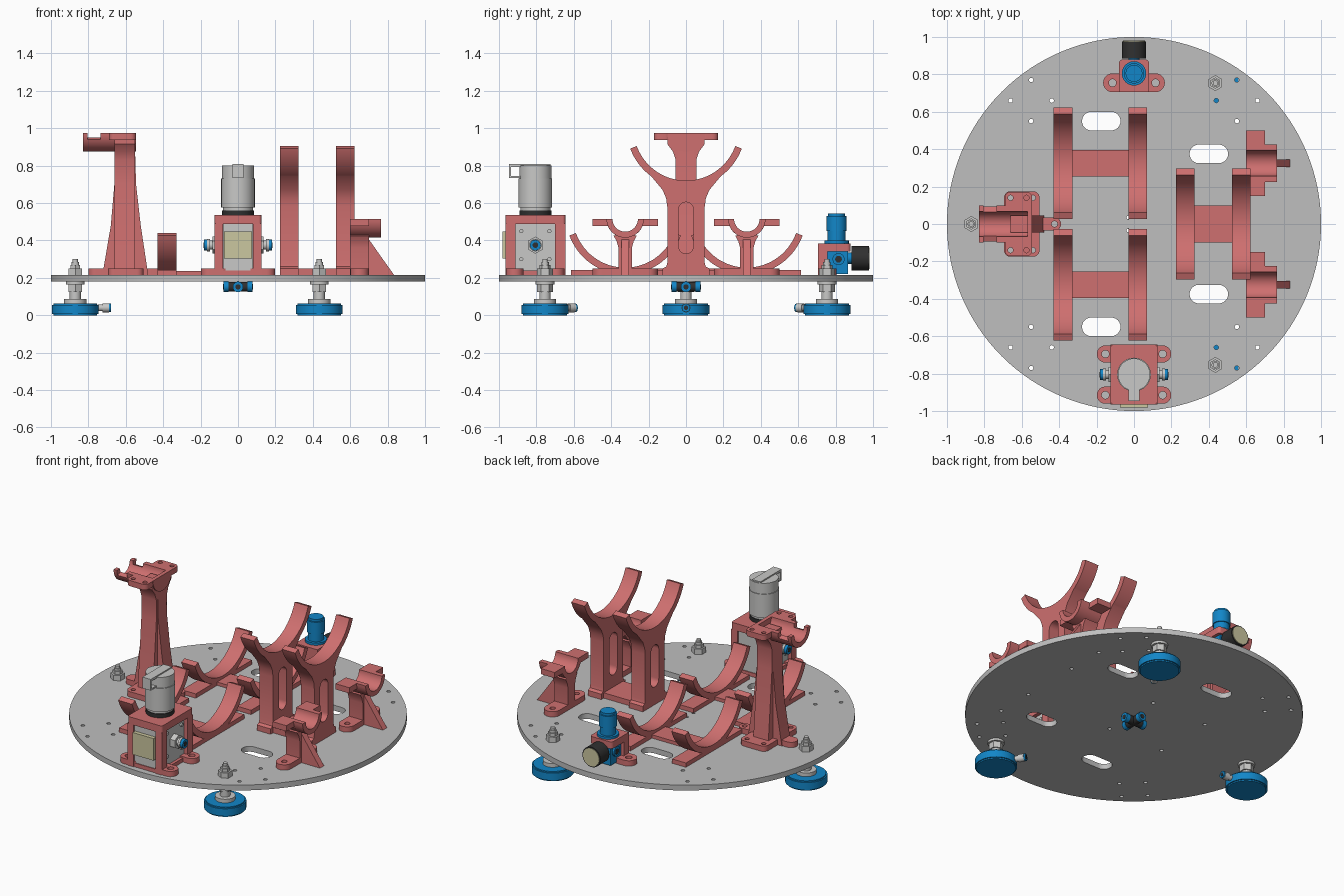
import bpy, bmesh
from math import sin, cos, radians, pi
from mathutils import Matrix, Vector
from mathutils.geometry import convex_hull_2d

if "Cube" in bpy.data.objects:
    bpy.data.objects.remove(bpy.data.objects["Cube"])


def material(name, *rgb):
    m = bpy.data.materials.new(name)
    m.use_nodes = True
    m.diffuse_color = (*rgb, 1)
    m.node_tree.nodes["Principled BSDF"].inputs["Base Color"].default_value = (*rgb, 1)
    return m


RED = material("coral red", 0.62, 0.16, 0.16)
GREY = material("plate grey", 0.52, 0.52, 0.52)
STEEL = material("light steel", 0.58, 0.58, 0.57)
BLUE = material("bright blue", 0.006, 0.24, 0.58)
BLACK = material("black", 0.03, 0.03, 0.03)
CREAM = material("cream", 0.60, 0.57, 0.35)


def finish(name, mat, bm):
    me = bpy.data.meshes.new(name)
    bmesh.ops.remove_doubles(bm, verts=bm.verts, dist=1e-5)
    bmesh.ops.recalc_face_normals(bm, faces=bm.faces)
    bm.to_mesh(me)
    bm.free()
    me.materials.append(mat)
    me.shade_smooth()
    me.set_sharp_from_angle(angle=radians(32))
    ob = bpy.data.objects.new(name, me)
    bpy.context.collection.objects.link(ob)
    return ob


# Local axes for profiles drawn in each plane
PLANES = {"xy": ((1, 0, 0), (0, 1, 0), (0, 0, 1)),
          "yz": ((0, 1, 0), (0, 0, 1), (1, 0, 0)),
          "xz": ((1, 0, 0), (0, 0, 1), (0, -1, 0))}


def extrude(name, mat, loops, lo, hi, plane="xy", at=(0, 0)):
    """Extrude an outline (first loop) with holes (other loops) from lo to hi."""
    cu = bpy.data.curves.new(name, "CURVE")
    cu.dimensions, cu.fill_mode, cu.extrude = "2D", "BOTH", (hi - lo) / 2
    for loop in loops:
        sp = cu.splines.new("POLY")
        sp.points.add(len(loop) - 1)
        for p, (u, v) in zip(sp.points, loop):
            p.co = (u + at[0], v + at[1], 0, 1)
        sp.use_cyclic_u = True
    tmp = bpy.data.objects.new("temp", cu)
    bpy.context.collection.objects.link(tmp)
    bpy.context.view_layer.update()
    dg = bpy.context.evaluated_depsgraph_get()
    me = bpy.data.meshes.new_from_object(tmp.evaluated_get(dg))
    bm = bmesh.new()
    bm.from_mesh(me)
    bpy.data.objects.remove(tmp)
    bpy.data.curves.remove(cu)
    bpy.data.meshes.remove(me)
    a, b, c = map(Vector, PLANES[plane])
    mid = (lo + hi) / 2 * (-1 if plane == "xz" else 1)
    for v in bm.verts:
        v.co = a * v.co.x + b * v.co.y + c * (v.co.z + mid)
        v.normal_update()
    for f in bm.faces:
        f.material_index = 0
    return finish(name, mat, bm)


def rod(name, mat, origin, axis, steps, n=32):
    """Stacked cylinders (radius, start, end) along an axis."""
    bm = bmesh.new()
    turn = Vector(axis).to_track_quat("Z", "Y").to_matrix().to_4x4()
    for r, s, e in steps:
        m = Matrix.Translation(origin) @ turn @ Matrix.Translation((0, 0, (s + e) / 2))
        bmesh.ops.create_cone(bm, cap_ends=True, segments=n, radius1=r, radius2=r,
                              depth=e - s, matrix=m)
    return finish(name, mat, bm)


def box(name, mat, x, y, z):
    return extrude(name, mat, [rect(*x, *y)], *z)


def rect(u0, u1, v0, v1):
    return [(u0, v0), (u1, v0), (u1, v1), (u0, v1)]


def arc(u, v, r, a0, a1, n=20):
    return [(u + r * cos(radians(a0 + (a1 - a0) * i / n)),
             v + r * sin(radians(a0 + (a1 - a0) * i / n))) for i in range(n + 1)]


def circle(u, v, r, n=20):
    return arc(u, v, r, 0, 360 - 360 / n, n - 1)


def hull(r, *centres):
    pts = [p for u, v in centres for p in circle(u, v, r, 24)]
    return [pts[i] for i in convex_hull_2d(pts)]


def sym(half):
    return half + [(-u, v) for u, v in reversed(half)]


TOP, PAD = 0.215, 0.25

# Round base plate with slots and bolt holes
holes = [hull(0.05, (u - 0.053, v), (u + 0.053, v))
         for s in (1, -1) for u, v in ((-0.175, 0.55 * s), (0.4, 0.375 * s))]
for s in (1, -1):
    for cx in (-0.55, 0.55):
        for dx, dy in ((0.11, 0), (-0.11, 0), (0, 0.11), (0, -0.11)):
            holes.append(circle(cx + dx, s * (0.66 + dy), 0.012, 12))
    holes.append(circle(-0.03, 0.035 * s, 0.01, 12))
    for u, v in ((0.65, 0.45), (0.65, 0.2), (-0.38, 0.2), (0.02, 0.2)):
        holes.append(circle(u, v * s, 0.012, 12))
extrude("base_plate", GREY, [circle(0, 0, 1, 128)] + holes, 0.18, TOP)

# Three levelling air feet with inward hose nozzles
for i in range(3):
    a = pi + i * 2 * pi / 3
    p = Vector((0.87 * cos(a), 0.87 * sin(a), 0))
    inward = (-cos(a), -sin(a), 0)
    rod("foot_pad", BLUE, p, (0, 0, 1), [(0.117, 0, 0.008), (0.125, 0.008, 0.056), (0.117, 0.056, 0.064)], 48)
    rod("foot_stud", STEEL, p, (0, 0, 1), [(0.06, 0.064, 0.088), (0.03, 0.088, 0.125),
                                         (0.02, 0.125, 0.285), (0.014, 0.285, 0.3), (0.05, 0.165, 0.18)])
    rod("foot_nuts", STEEL, p, (0, 0, 1), [(0.042, 0.125, 0.165), (0.042, TOP, 0.25), (0.03, 0.25, 0.27)], 6)
    q = p + Vector((0, 0, 0.04))
    rod("foot_nozzle", STEEL, q, inward, [(0.018, 0.12, 0.145), (0.024, 0.145, 0.18)])
    rod("nozzle_ring", BLUE, q, inward, [(0.022, 0.18, 0.19)])
    rod("nozzle_bore", BLACK, q, inward, [(0.012, 0.185, 0.192)])


# Arc cradles
def cradle_arc(z):
    return arc(0, z, 0.317, -160, -20, 40) + arc(0, z, 0.28, -20, -160, 40)


for s in (1, -1):
    for x in (-0.43, -0.03):
        extrude("low_cradle", RED, [cradle_arc(0.535)], x, x + 0.1, "yz", (0.325 * s, 0))
        extrude("low_cradle_foot", RED, [rect(-0.29, 0.29, TOP, 0.243)], x, x + 0.1, "yz", (0.325 * s, 0))
    box("low_cradle_link", RED, (-0.34, -0.02), (0.325 * s - 0.07, 0.325 * s + 0.07), (TOP, 0.237))

tall = sym([(0.125, TOP), (0.125, PAD), (0.105, 0.26), (0.1, 0.28), (0.1, 0.58), (0.106, 0.625), (0.125, 0.67),
            (0.16, 0.712)] + arc(0, 1, 0.317, -54, -20) + arc(0, 1, 0.28, -20, -90))
for x0, x1 in ((0.225, 0.323), (0.525, 0.622)):
    extrude("tall_cradle", RED, [tall, hull(0.04, (0, 0.37), (0, 0.565))], x0, x1, "yz")
box("tall_cradle_link", RED, (0.32, 0.53), (-0.1, 0.1), (TOP, PAD))

# Side pipe clamps
c = 0.515
clamp = sym([(0.036, TOP), (0.036, 0.36), (0.045, 0.395), (0.062, 0.425)] + arc(0, c, 0.1, -60, -22, 8)
            + [(0.175, c - 0.037), (0.175, c), (0.068, c)] + arc(0, c, 0.068, -6, -90, 14))
for s in (1, -1):
    y = 0.325 * s
    extrude("clamp_bracket", RED, [clamp], 0.6, 0.7, "yz", (y, 0))
    extrude("clamp_saddle", RED, [arc(0, c, 0.1, -180, 0) + arc(0, c, 0.068, 0, -180)], 0.69, 0.765, "yz", (y, 0))
    extrude("clamp_foot", RED, [hull(0.05, (0.65, -0.125), (0.65, 0.125)),
                                circle(0.65, -0.125, 0.017), circle(0.65, 0.125, 0.017)], TOP, PAD, "xy", (0, y))
    extrude("clamp_rib", RED, [[(0.66, TOP), (0.835, TOP), (0.76, 0.32), (0.69, 0.42), (0.66, 0.42)]],
            y - 0.021, y + 0.021, "xz")

# Tall post with saddle head
extrude("post_side_ribs", RED, [[(-0.725, TOP), (-0.48, TOP), (-0.52, 0.48), (-0.545, 0.7), (-0.552, 0.94),
                                 (-0.66, 0.94), (-0.655, 0.77), (-0.68, 0.48)]], -0.045, 0.045, "xz")
extrude("post_column", RED, [sym([(0.095, TOP), (0.075, 0.45), (0.055, 0.7), (0.055, 0.83), (0.07, 0.875),
                                  (0.1, 0.915), (0.1, 0.94), (0.06, 0.94), (0.03, 0.91)])], -0.66, -0.552, "yz")
bolts = [(x, y) for x in (-0.66, -0.54) for y in (-0.14, 0.14)]
extrude("post_foot", RED, [hull(0.035, *bolts)] + [circle(*b, 0.014) for b in bolts], TOP, PAD)
extrude("post_foot_tab", RED, [hull(0.035, (-0.52, 0), (-0.425, 0)), circle(-0.425, 0, 0.016)], TOP, PAD)
extrude("post_foot_heel", RED, [hull(0.04, (-0.65, 0), (-0.76, 0))], TOP, PAD)
h = 0.975


def cup(lift):
    return arc(0, h, 0.1, -180 + lift, -lift) + arc(0, h, 0.068, -lift, -180 + lift)


for x0, x1, lift in ((-0.83, -0.805, 0), (-0.805, -0.735, 20), (-0.735, -0.56, 0)):
    extrude("post_saddle", RED, [cup(lift)], x0, x1, "yz")
extrude("saddle_end_wall", RED, [arc(0, h, 0.1, -180, 0)], -0.57, -0.545, "yz")
for s in (1, -1):
    extrude("saddle_ear", RED, [hull(0.03, *[(x, s * y) for x in (-0.66, -0.575) for y in (0.11, 0.142)]),
                                circle(-0.66, 0.14 * s, 0.014), circle(-0.575, 0.14 * s, 0.014)], 0.938, h)

# Shut-off valve in its frame
vy = -0.805
extrude("valve_frame_top", RED, [hull(0.015, *[(x, vy + y) for x in (-0.11, 0.11) for y in (-0.145, 0.145)])], 0.488, 0.535)
for sx in (1, -1):
    for sy in (1, -1):
        cx, cy = 0.1025 * sx, vy + 0.1325 * sy
        box("valve_frame_leg", RED, (cx - 0.0225, cx + 0.0225), (cy - 0.0275, cy + 0.0275), (TOP, 0.49))
        ey = vy + 0.11 * sy
        extrude("valve_frame_foot", RED, [hull(0.046, (0.09 * sx, ey), (0.153 * sx, ey)),
                                          circle(0.153 * sx, ey, 0.02)], TOP, PAD)
        rod("valve_screw", STEEL, (0.1 * sx, vy + 0.075 * sy, 0.375 + 0.075), (sx, 0, 0), [(0.011, 0, 0.01)], 12)
        rod("valve_screw", STEEL, (0.1 * sx, vy + 0.075 * sy, 0.375 - 0.075), (sx, 0, 0), [(0.011, 0, 0.01)], 12)
    port = (0.1 * sx, vy, 0.375)
    rod("valve_port_nut", STEEL, port, (sx, 0, 0), [(0.046, 0, 0.035)], 6)
    rod("valve_port", STEEL, port, (sx, 0, 0), [(0.024, 0.035, 0.065), (0.033, 0.05, 0.065)])
    rod("valve_port_ring", BLUE, port, (sx, 0, 0), [(0.029, 0.065, 0.083)])
    rod("valve_port_bore", BLACK, port, (sx, 0, 0), [(0.015, 0.07, 0.085)])
box("valve_frame_sill", RED, (-0.12, 0.12), (vy - 0.155, vy + 0.155), (TOP, 0.24))
box("valve_body", STEEL, (-0.1, 0.1), (vy - 0.105, vy + 0.105), (0.24, 0.488))
box("valve_core", STEEL, (-0.078, 0.078), (vy - 0.15, vy + 0.15), (0.22, 0.488))
box("valve_label", CREAM, (-0.075, 0.075), (-0.98, -0.954), (0.303, 0.447))
rod("valve_collar", BLACK, (0, vy, 0), (0, 0, 1), [(0.085, 0.535, 0.56)], 48)
rod("valve_knob", STEEL, (0, vy, 0), (0, 0, 1), [(0.08, 0.56, 0.58), (0.09, 0.575, 0.73), (0.086, 0.73, 0.8)], 48)
extrude("valve_knob_handle", STEEL, [rect(-0.945, vy + 0.08, 0.735, 0.808), rect(-0.935, -0.885, 0.745, 0.793)],
        -0.03, 0.03, "yz")

# Pressure regulator with gauge
ry = 0.805
extrude("regulator_foot", RED, [hull(0.05, (-0.115, 0.755), (0.115, 0.755)),
                                circle(-0.115, 0.755, 0.02), circle(0.115, 0.755, 0.02)], TOP, PAD)
box("regulator_bracket", RED, (-0.08, 0.08), (0.705, 0.757), (TOP, 0.385))
extrude("regulator_shelf", RED, [hull(0.02, (-0.06, 0.725), (0.06, 0.725), (-0.06, 0.86), (0.06, 0.86))], 0.34, 0.385)
box("regulator_body", BLUE, (-0.06, 0.06), (0.757, 0.865), (0.222, 0.342))
rod("regulator_knob", BLUE, (0, ry, 0), (0, 0, 1), [(0.065, 0.385, 0.4), (0.048, 0.4, 0.45), (0.054, 0.45, 0.53),
                                                  (0.045, 0.53, 0.545)], 24)
rod("gauge_neck", BLUE, (0, 0.86, 0.305), (0, 1, 0), [(0.03, 0, 0.03)])
rod("gauge_case", BLACK, (0, 0.885, 0.305), (0, 1, 0), [(0.065, 0, 0.092)], 40)
rod("gauge_face", CREAM, (0, 0.975, 0.305), (0, 1, 0), [(0.058, 0, 0.006)], 40)
for s in (1, -1):
    rod("regulator_port", BLUE, (0.06 * s, 0.815, 0.3), (s, 0, 0), [(0.032, 0, 0.012)])
    rod("regulator_bore", BLACK, (0.06 * s, 0.815, 0.3), (s, 0, 0), [(0.018, 0.01, 0.014)])

# Four-way hose junction under the plate
for d in ((1, 0, 0), (-1, 0, 0), (0, 1, 0), (0, -1, 0)):
    rod("junction_arm", BLACK, (0, 0, 0.152), d, [(0.026, 0, 0.058)])
    rod("junction_ring", BLUE, (0, 0, 0.152), d, [(0.028, 0.05, 0.077)])
    rod("junction_bore", BLACK, (0, 0, 0.152), d, [(0.014, 0.07, 0.079)])
